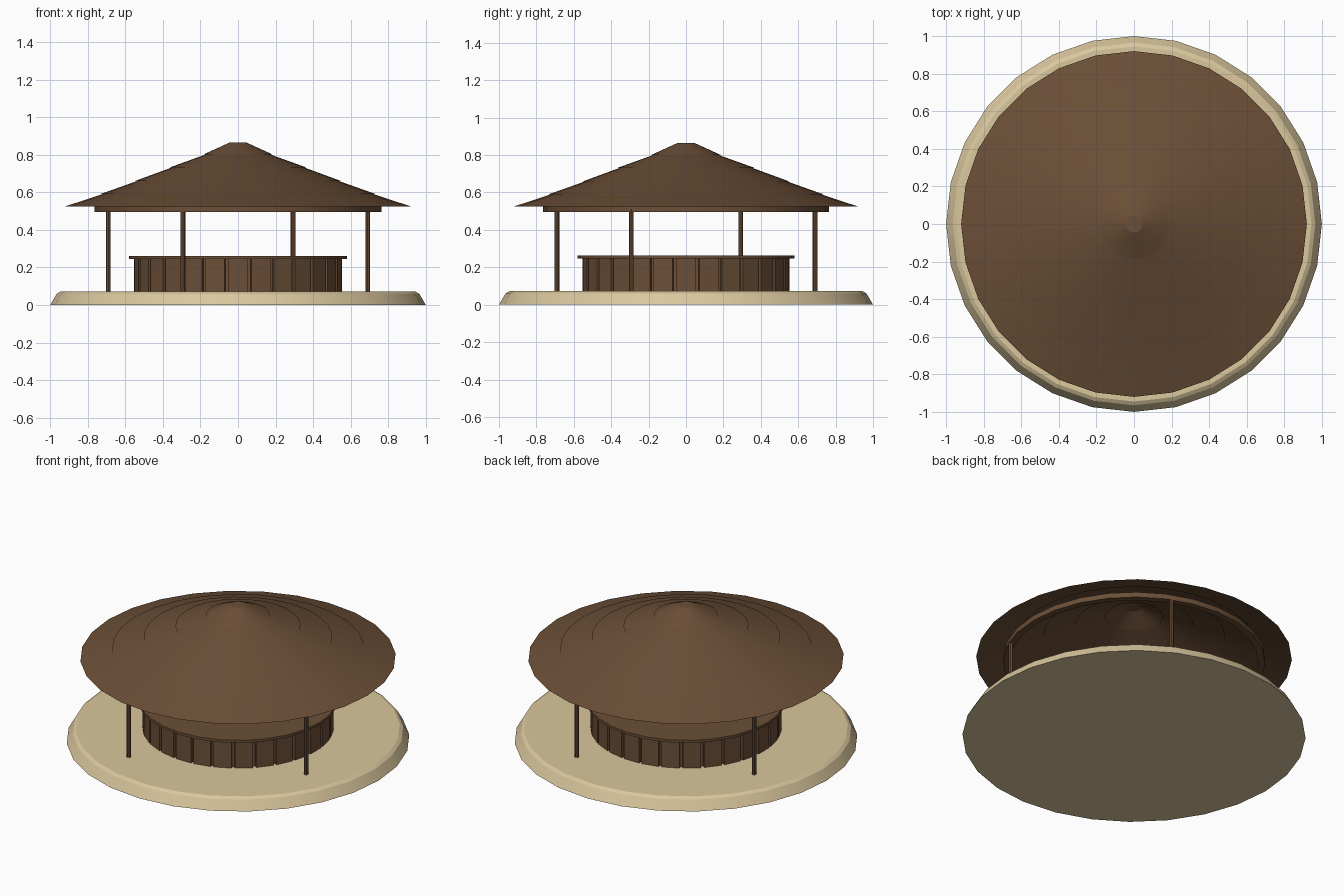
import bpy, bmesh, math
from mathutils import Matrix

if "Cube" in bpy.data.objects:
    bpy.data.objects.remove(bpy.data.objects["Cube"])

SIDES = 28


def material(name, rgb):
    m = bpy.data.materials.new(name)
    m.diffuse_color = (*rgb, 1)
    m.use_nodes = True
    m.node_tree.nodes["Principled BSDF"].inputs["Base Color"].default_value = m.diffuse_color
    return m


WOOD = material("brown wood", (0.147, 0.077, 0.038))
SAND = material("pale sand", (0.70, 0.57, 0.34))


def finish(name, bm, mat, smooth=True):
    mesh = bpy.data.meshes.new(name)
    bm.to_mesh(mesh)
    bm.free()
    mesh.materials.append(mat)
    ob = bpy.data.objects.new(name, mesh)
    bpy.context.collection.objects.link(ob)
    if smooth:
        bpy.ops.object.select_all(action='DESELECT')
        bpy.context.view_layer.objects.active = ob
        ob.select_set(True)
        bpy.ops.object.shade_smooth_by_angle(angle=math.radians(20))
    return ob


def lathe(name, profile, mat, cap_bottom=False, cap_top=False, loop=False):
    """Spin an (r, z) profile, listed from bottom outside to top, round z."""
    bm = bmesh.new()
    rings = []
    for r, z in profile:
        rings.append([bm.verts.new((r * math.cos(2 * math.pi * i / SIDES),
                                    r * math.sin(2 * math.pi * i / SIDES), z))
                      for i in range(SIDES)])
    pairs = list(zip(rings, rings[1:]))
    if loop:
        pairs.append((rings[-1], rings[0]))
    for a, b in pairs:
        for i in range(SIDES):
            j = (i + 1) % SIDES
            bm.faces.new((a[i], a[j], b[j], b[i]))
    if cap_bottom:
        bm.faces.new(rings[0][::-1])
    if cap_top:
        bm.faces.new(rings[-1])
    return finish(name, bm, mat)


# Sand platform with a bevelled rim
lathe("platform", [(1, 0), (0.965, 0.06), (0.945, 0.072)], SAND, True, True)

# Round bar: core wall, planks and counter top
lathe("bar_core", [(0.54, 0.07), (0.54, 0.25)], WOOD, True, True)
bm = bmesh.new()
for i in range(SIDES):
    mat = (Matrix.Rotation(2 * math.pi * i / SIDES, 4, 'Z')
           @ Matrix.Translation((0.543, 0, 0.159))
           @ Matrix.Diagonal((0.022, 0.106, 0.178, 1)))
    bmesh.ops.create_cube(bm, size=1, matrix=mat)
finish("bar_planks", bm, WOOD, smooth=False)
lathe("counter_top", [(0.58, 0.246), (0.58, 0.262)], WOOD, True, True)

# Four posts
for k in range(4):
    a = math.radians(67 + 90 * k)
    bm = bmesh.new()
    bmesh.ops.create_cone(bm, cap_ends=True, segments=8, radius1=0.013,
                          radius2=0.013, depth=0.44,
                          matrix=Matrix.Translation((0.75 * math.cos(a), 0.75 * math.sin(a), 0.29)))
    finish(f"post_{k + 1}", bm, WOOD, smooth=False)

# Ring beam under the roof
lathe("ring_beam", [(0.725, 0.495), (0.765, 0.495), (0.765, 0.528), (0.725, 0.528)],
      WOOD, loop=True)

# Thatched roof: overlapping open tiers, each tucked under the next
edges = [(0.92, 0.525), (0.735, 0.590), (0.55, 0.660), (0.365, 0.732), (0.185, 0.801)]
for k, (r, z) in enumerate(edges):
    if k < 4:
        r2, z2 = edges[k + 1]
        lathe(f"roof_tier_{k + 1}", [(r, z), (r2 - 0.02, z2 + 0.003)], WOOD)
    else:
        lathe("roof_cap", [(r, z), (0.045, 0.865)], WOOD, cap_top=True)
